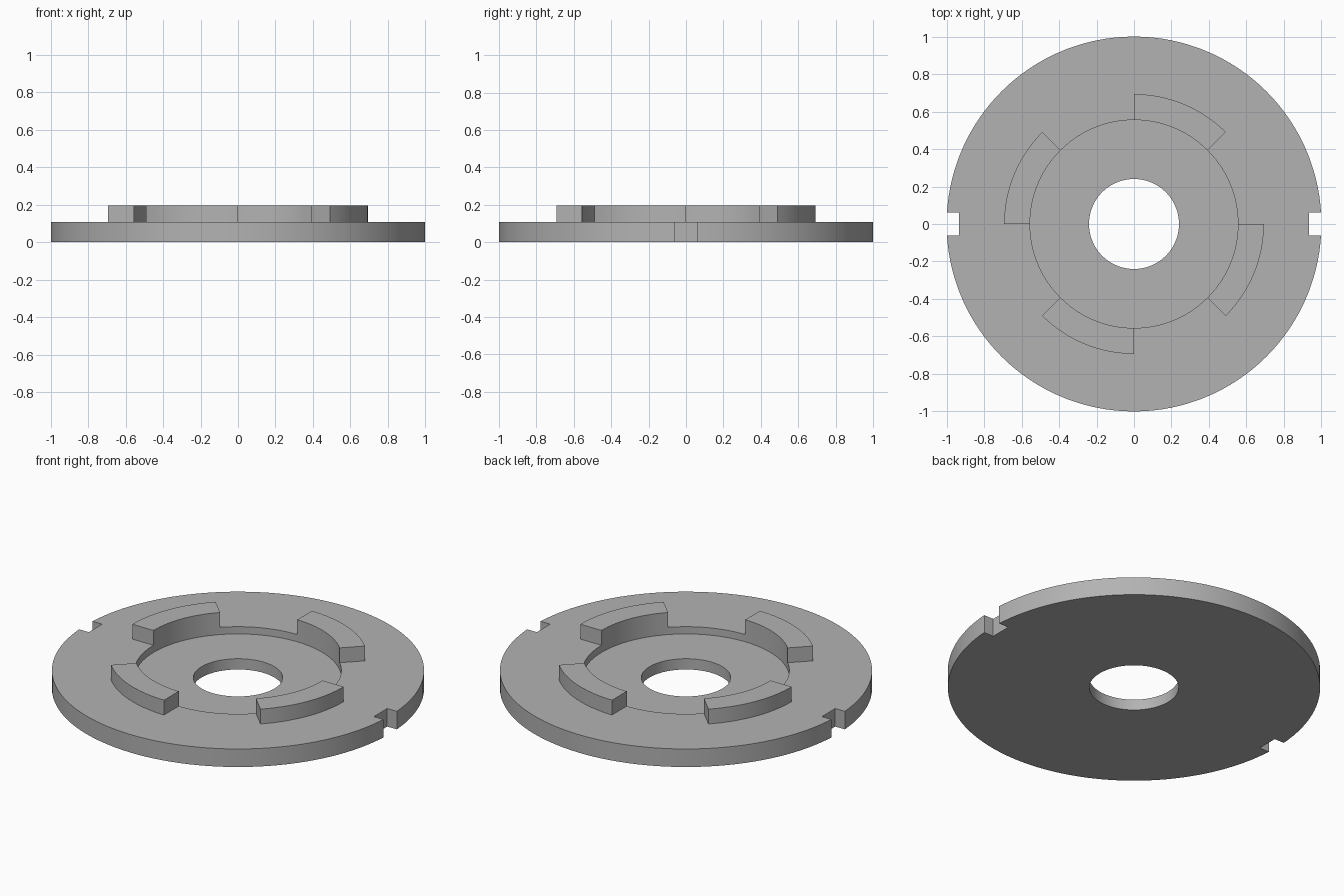
import bpy, bmesh, math
from mathutils import Vector

SEGMENTS = 128
R_HOLE, R_RECESS, R_TAB, R_DISC = 0.24, 0.555, 0.693, 1.0
Z_FLOOR, Z_TOP, Z_TAB = 0.064, 0.107, 0.195

if "Cube" in bpy.data.objects:
    bpy.data.objects.remove(bpy.data.objects["Cube"], do_unlink=True)

# Plain grey material
grey = bpy.data.materials.new("plain_grey")
grey.use_nodes = True
colour = (0.45, 0.45, 0.45, 1)
grey.diffuse_color = colour
grey.node_tree.nodes["Principled BSDF"].inputs["Base Color"].default_value = colour

# Disc with centre hole and shallow recess, turned from one closed profile
profile = [(R_HOLE, 0), (R_DISC, 0), (R_DISC, Z_TOP), (R_TAB, Z_TOP),
           (R_RECESS, Z_TOP), (R_RECESS, Z_FLOOR), (R_HOLE, Z_FLOOR)]
bm = bmesh.new()
rings = []
for i in range(SEGMENTS):
    a = math.tau * i / SEGMENTS
    rings.append([bm.verts.new((r * math.cos(a), r * math.sin(a), z)) for r, z in profile])
for i, ring in enumerate(rings):
    nxt = rings[(i + 1) % SEGMENTS]
    for j in range(len(profile)):
        k = (j + 1) % len(profile)
        bm.faces.new((ring[j], nxt[j], nxt[k], ring[k]))
bmesh.ops.recalc_face_normals(bm, faces=bm.faces[:])


# Four raised tabs: every second eighth of the rim around the recess
def is_tab(face):
    c = face.calc_center_median()
    eighth = int((math.atan2(c.y, c.x) % math.tau) / (math.tau / 8))
    return (face.normal.z > 0.9 and c.z > Z_TOP - 0.001
            and R_RECESS < c.xy.length < R_TAB and eighth % 2 == 1)


bm.normal_update()
tab_faces = [f for f in bm.faces if is_tab(f)]
raised = bmesh.ops.extrude_face_region(bm, geom=tab_faces)["geom"]
bmesh.ops.translate(bm, vec=Vector((0, 0, Z_TAB - Z_TOP)),
                    verts=[g for g in raised if isinstance(g, bmesh.types.BMVert)])
bmesh.ops.delete(bm, geom=[f for f in tab_faces if f.is_valid], context="FACES")
bmesh.ops.recalc_face_normals(bm, faces=bm.faces[:])

mesh = bpy.data.meshes.new("locking_disc")
bm.to_mesh(mesh)
bm.free()
mesh.materials.append(grey)
disc = bpy.data.objects.new("locking_disc", mesh)
bpy.context.collection.objects.link(disc)
bpy.context.view_layer.objects.active = disc
disc.select_set(True)

# Square notches through the left and right edges
for side in (-1, 1):
    bpy.ops.mesh.primitive_cube_add(size=1, location=(side * 1.035, 0, Z_TOP / 2))
    cutter = bpy.context.object
    cutter.name = "notch_cutter"
    cutter.scale = (0.2, 0.125, 0.4)
    cutter.hide_render = True
    cutter.data.materials.append(grey)
    bpy.context.view_layer.objects.active = disc
    cut = disc.modifiers.new("notch", "BOOLEAN")
    cut.operation, cut.solver, cut.object = "DIFFERENCE", "EXACT", cutter
    bpy.ops.object.modifier_apply(modifier=cut.name)
    bpy.data.objects.remove(cutter, do_unlink=True)

# Smooth round walls, sharp edges elsewhere
bpy.ops.object.select_all(action="DESELECT")
disc.select_set(True)
bpy.context.view_layer.objects.active = disc
bpy.ops.object.shade_smooth_by_angle(angle=math.radians(30))
